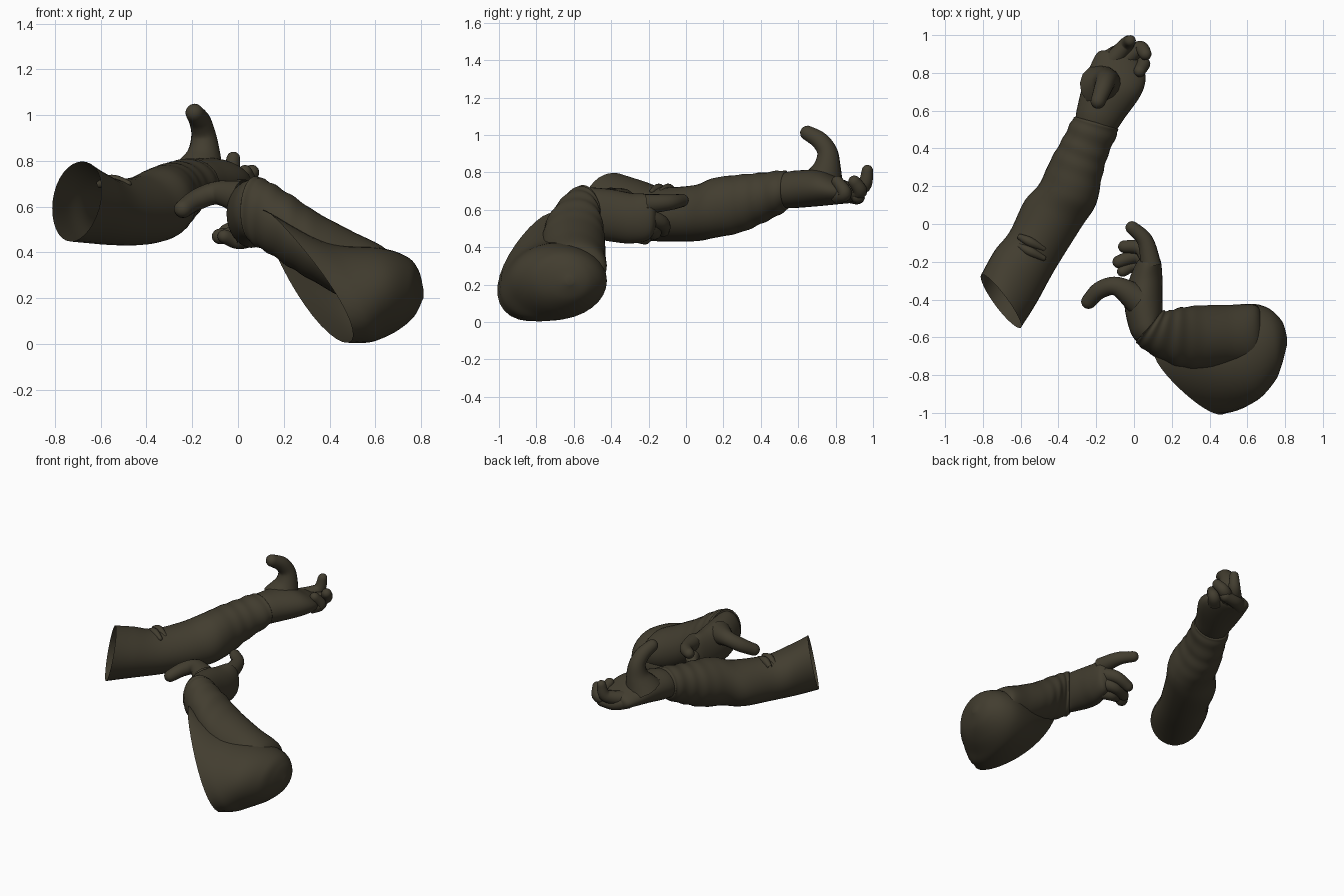
import bpy, bmesh, math
from mathutils import Vector

cube = bpy.data.objects.get("Cube")
if cube:
    bpy.data.objects.remove(cube, do_unlink=True)

olive = bpy.data.materials.new("dark_olive_cloth")
olive.use_nodes = True
COLOUR = (0.055, 0.047, 0.029, 1)
olive.diffuse_color = COLOUR
olive.node_tree.nodes["Principled BSDF"].inputs["Base Color"].default_value = COLOUR
olive.node_tree.nodes["Principled BSDF"].inputs["Roughness"].default_value = 0.8


def spline(items, steps):
    """Catmull-Rom through a list of equal-length tuples of vectors or numbers."""
    out = []
    n = len(items)
    for i in range(n - 1):
        a, b, c, d = (items[min(max(k, 0), n - 1)] for k in (i - 1, i, i + 1, i + 2))
        for s in range(steps):
            t = s / steps
            out.append(tuple(0.5 * (2 * q + (r - p) * t + (2 * p - 5 * q + 4 * r - w) * t * t
                                    + (3 * q - p - 3 * r + w) * t ** 3)
                             for p, q, r, w in zip(a, b, c, d)))
    out.append(items[-1])
    return out


def skin(name, rings, sides, cap_end, wrinkle=None):
    """Mesh through rings given as (centre, half axis, half axis, pinch), open at the start."""
    bm = bmesh.new()
    loops = []
    for i, (c, u, v, pinch) in enumerate(rings):
        loop = []
        for k in range(sides):
            a = math.tau * k / sides
            f = 1 + (wrinkle(i / (len(rings) - 1), a) if wrinkle else 0)
            across = math.sin(a) * (1 - pinch * math.cos(a))
            loop.append(bm.verts.new(c + (u * math.cos(a) + v * across) * f))
        loops.append(loop)
    for p, q in zip(loops, loops[1:]):
        for k in range(sides):
            j = (k + 1) % sides
            bm.faces.new((p[k], p[j], q[j], q[k]))
    if cap_end:
        bm.faces.new(loops[-1])
    bmesh.ops.recalc_face_normals(bm, faces=bm.faces)
    mesh = bpy.data.meshes.new(name)
    bm.to_mesh(mesh)
    bm.free()
    mesh.materials.append(olive)
    ob = bpy.data.objects.new(name, mesh)
    bpy.context.collection.objects.link(ob)
    bpy.ops.object.select_all(action="DESELECT")
    ob.select_set(True)
    bpy.context.view_layer.objects.active = ob
    bpy.ops.object.shade_smooth_by_angle(angle=math.radians(60))


def ring(x1, y1, x2, y2, low, high, lean=0):
    """Ring between two plan points and two heights; lean moves its top inwards."""
    a, b = Vector((x1, y1, 0)), Vector((x2, y2, 0))
    mid = (a + b) / 2
    mid.z = (low + high) / 2
    return mid, (b - a) / 2, Vector((lean, lean, (high - low) / 2)), 0


def loft(name, rings, cap_end=True, wrinkle=None):
    skin(name, spline(rings, 8), 32, cap_end, wrinkle)


def finger(name, points, radii):
    """Round-ended tapering tube along a bent path."""
    path = spline([(Vector(p), r) for p, r in zip(points, radii)], 6)
    rings, u = [], None
    total = len(path) - 1
    for i, (p, r) in enumerate(path):
        t = (path[min(i + 1, total)][0] - path[max(i - 1, 0)][0]).normalized()
        u = t.orthogonal() if u is None else u - t * u.dot(t)
        u.normalize()
        rings.append((p, u * r, t.cross(u) * r, 0))
    # dome over the tip
    p, u, v, _ = rings[-1]
    for k in range(1, 5):
        a = k * math.radians(21)
        rings.append((p + t * (r * math.sin(a)), u * math.cos(a), v * math.cos(a), 0))
    skin(name, rings, 14, True)


def folds(strength, count, start):
    """Cloth creases that grow towards the cuff."""
    def f(t, a):
        grow = max(0, min(1, (t - start) * 4))
        soft = 0.015 * math.sin(3 * a + 9 * t)
        return soft + grow * strength * math.sin(count * math.tau * t + 1.2 * math.sin(a))
    return f


# Straight arm: sleeve
loft("straight_sleeve", [
    ring(-.81, -.27, -.60, -.55, .45, .80, .025),
    ring(-.74, -.14, -.52, -.42, .44, .76, .01),
    ring(-.66, -.04, -.42, -.24, .43, .72),
    ring(-.58, .12, -.28, -.02, .43, .73),
    ring(-.50, .21, -.20, .10, .45, .77),
    ring(-.44, .34, -.17, .24, .48, .79),
    ring(-.38, .45, -.14, .36, .53, .80),
    ring(-.33, .55, -.09, .48, .585, .81),
    ring(-.31, .57, -.09, .51, .61, .80)],
    cap_end=False, wrinkle=folds(.02, 11, .5))

# Elbow fold ridges on the straight sleeve
for i, dy in enumerate((0, -.05)):
    finger(f"elbow_fold_{i + 1}",
           [(-.61, -.065 + dy, .695), (-.55, -.095 + dy, .715), (-.48, -.13 + dy, .70)],
           [.015, .025, .015])

# Straight arm: hand with raised thumb
loft("open_hand", [
    ring(-.31, .56, -.09, .50, .61, .80),
    ring(-.30, .62, -.05, .56, .61, .81),
    ring(-.27, .74, .04, .69, .62, .81),
    ring(-.23, .84, .06, .79, .63, .77),
    ring(-.19, .91, .02, .87, .64, .74),
    ring(-.13, .92, -.04, .91, .67, .71)])
finger("open_hand_thumb",
       [(-.17, .73, .74), (-.15, .755, .83), (-.15, .755, .91), (-.165, .715, .97), (-.19, .65, 1.01)],
       [.12, .075, .055, .048, .04])
finger("open_hand_index", [(-.12, .86, .70), (-.04, .95, .73), (-.02, .97, .81)], [.05, .04, .03])
finger("open_hand_middle", [(-.05, .87, .69), (.03, .93, .70), (.06, .90, .75)], [.05, .04, .033])
finger("open_hand_ring", [(0, .81, .68), (.05, .85, .69), (.03, .81, .75)], [.05, .038, .032])
finger("open_hand_little", [(-.15, .86, .69), (-.08, .91, .67), (.01, .92, .67)], [.05, .042, .036])

# Bent arm: upper sleeve with slanted opening, closed at the elbow
loft("bent_upper_sleeve", [(Vector(c), Vector(u), Vector(v), pinch) for c, u, v, pinch in (
    ((.295, -.775, .295), (-.185, .07, .29), (.075, -.20, .01), .3),
    ((.47, -.73, .225), (-.09, .02, .22), (.05, -.255, 0), .12),
    ((.62, -.68, .22), (0, 0, .20), (.03, -.255, 0), 0),
    ((.72, -.64, .22), (.02, 0, .16), (.02, -.20, 0), 0),
    ((.78, -.63, .22), (.01, 0, .10), (0, -.12, 0), 0),
    ((.81, -.62, .22), (0, 0, .02), (0, -.02, 0), 0))])

# Bent arm: forearm sleeve
loft("bent_forearm_sleeve", [
    ring(.70, -.70, .68, -.49, .20, .34),
    ring(.64, -.75, .64, -.43, .16, .42),
    ring(.50, -.76, .50, -.43, .18, .49),
    ring(.35, -.77, .35, -.43, .26, .57),
    ring(.22, -.75, .25, -.44, .33, .65),
    ring(.09, -.69, .18, -.46, .40, .71),
    ring(.02, -.64, .15, -.46, .43, .73),
    ring(.01, -.62, .14, -.48, .45, .72)], cap_end=False, wrinkle=folds(.02, 9, .35))

# Bent arm: hand
loft("pointing_hand", [
    ring(.02, -.63, .14, -.48, .45, .72),
    ring(-.02, -.57, .15, -.46, .45, .72),
    ring(-.05, -.43, .15, -.37, .43, .71),
    ring(-.03, -.31, .15, -.28, .42, .69),
    ring(.01, -.21, .14, -.19, .44, .68),
    ring(.05, -.17, .11, -.16, .50, .63)])
finger("pointing_hand_thumb",
       [(.02, -.40, .64), (-.09, -.33, .66), (-.18, -.35, .63), (-.24, -.41, .59)],
       [.08, .052, .046, .04])
finger("pointing_hand_index", [(.09, -.22, .63), (.06, -.09, .64), (-.01, -.02, .65)], [.055, .043, .035])
finger("pointing_hand_middle", [(.09, -.22, .57), (.04, -.13, .53), (-.05, -.12, .49)], [.05, .04, .034])
finger("pointing_hand_ring", [(.08, -.22, .51), (.02, -.17, .48), (-.08, -.20, .47)], [.05, .04, .034])
finger("pointing_hand_little", [(.06, -.26, .47), (0, -.22, .45), (-.06, -.25, .47)], [.045, .036, .03])
